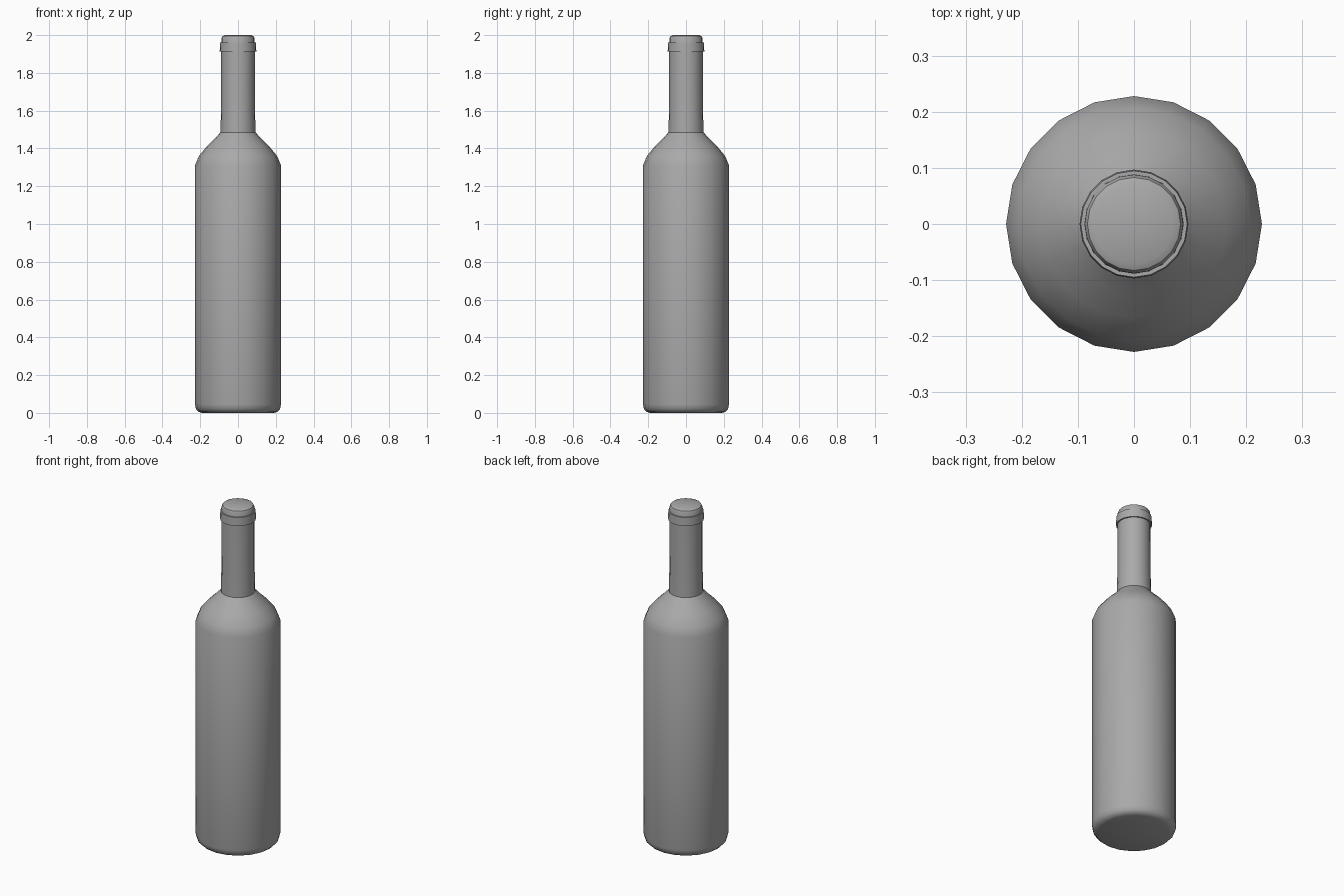
import bpy
import bmesh
from math import cos, sin, tau, radians

SIDES = 20

cube = bpy.data.objects.get("Cube")
if cube:
    bpy.data.objects.remove(cube, do_unlink=True)

# Single grey used on the whole bottle
grey = bpy.data.materials.new("bottle grey")
grey.use_nodes = True
colour = (0.4, 0.4, 0.4, 1)
grey.diffuse_color = colour
grey.node_tree.nodes["Principled BSDF"].inputs["Base Color"].default_value = colour


def lathe(name, profile):
    """Turn a bottom-to-top (radius, height) profile around z and cap its ends."""
    bm = bmesh.new()
    rings = [[bm.verts.new((r * cos(tau * i / SIDES), r * sin(tau * i / SIDES), z))
              for i in range(SIDES)] for r, z in profile]
    for low, high in zip(rings, rings[1:]):
        for i in range(SIDES):
            j = (i + 1) % SIDES
            bm.faces.new((low[i], low[j], high[j], high[i]))
    bm.faces.new(rings[0][::-1])
    bm.faces.new(rings[-1])
    mesh = bpy.data.meshes.new(name)
    bm.to_mesh(mesh)
    bm.free()
    mesh.materials.append(grey)
    obj = bpy.data.objects.new(name, mesh)
    bpy.context.collection.objects.link(obj)
    bpy.ops.object.select_all(action="DESELECT")
    obj.select_set(True)
    bpy.context.view_layer.objects.active = obj
    bpy.ops.object.shade_smooth_by_angle(angle=radians(32))
    return obj


# Body with rounded foot and domed shoulder, running up into the neck
lathe("bottle_body", [
    (0.19, 0), (0.208, 0.006), (0.222, 0.02), (0.228, 0.045),
    (0.228, 1.31), (0.207, 1.36), (0.166, 1.41), (0.125, 1.45), (0.093, 1.485),
    (0.09, 1.6), (0.089, 1.93)])

# Raised collar below the mouth
lathe("neck_collar", [(0.097, 1.912), (0.095, 1.962)])

# Closed mouth with a bevelled rim
lathe("mouth_cap", [(0.089, 1.93), (0.088, 1.984), (0.083, 1.994), (0.07, 2.0)])
